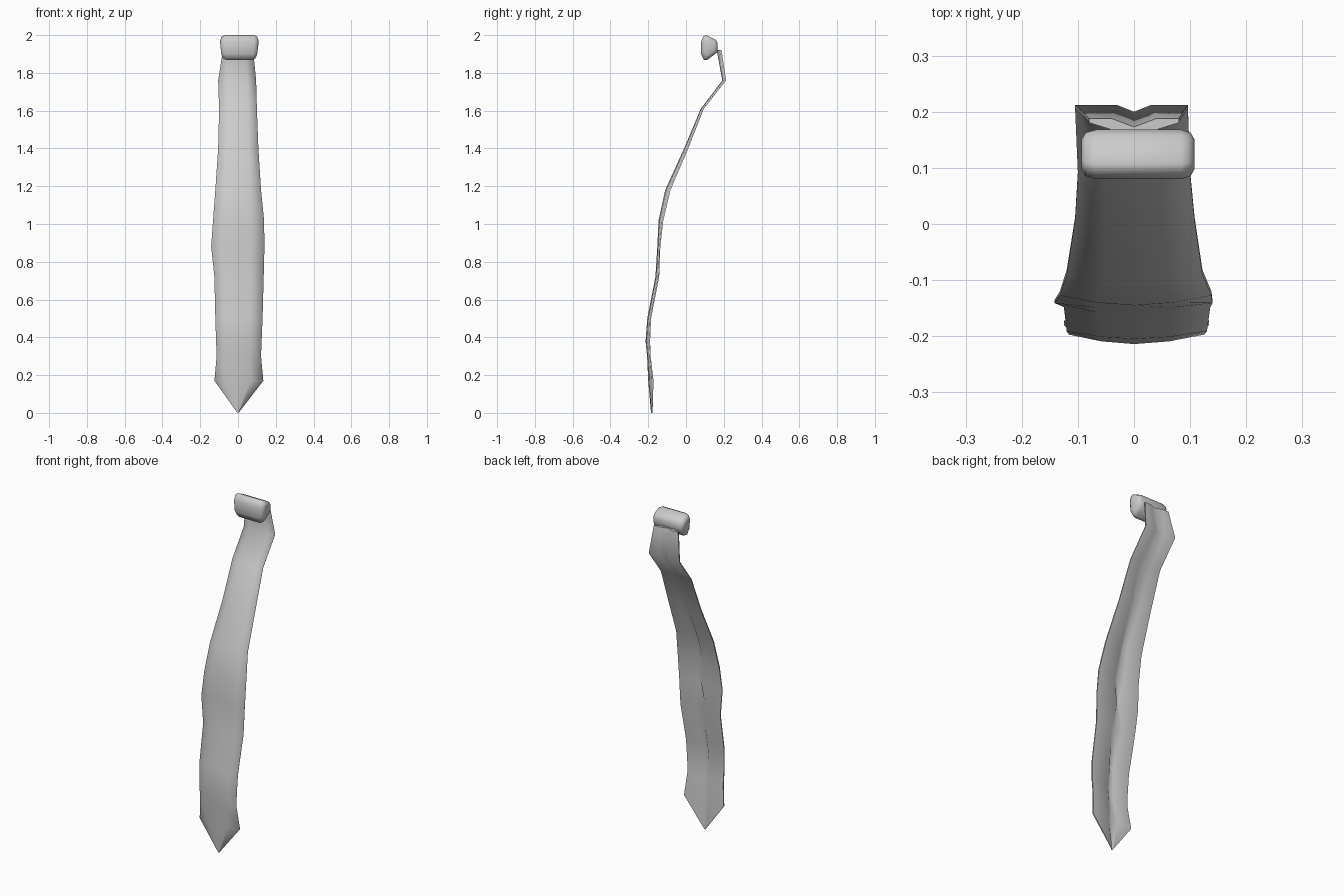
import bpy
import bmesh
from mathutils import Vector

default_cube = bpy.data.objects.get("Cube")
if default_cube:
    bpy.data.objects.remove(default_cube, do_unlink=True)

# Single cloth colour
cloth = bpy.data.materials.new("grey_cloth")
cloth.use_nodes = True
cloth.diffuse_color = (0.6, 0.6, 0.6, 1)
cloth.node_tree.nodes["Principled BSDF"].inputs["Base Color"].default_value = (0.6, 0.6, 0.6, 1)


def finish(bm, name):
    bmesh.ops.recalc_face_normals(bm, faces=bm.faces)
    mesh = bpy.data.meshes.new(name)
    bm.to_mesh(mesh)
    bm.free()
    mesh.materials.append(cloth)
    obj = bpy.data.objects.new(name, mesh)
    bpy.context.collection.objects.link(obj)
    return obj


# Blade rows: height, front ridge y, back y, right edge x, left edge x, half width of back fold gap
ROWS = [
    (1.92, .163, .188, -.08, .08, .04),
    (1.76, .192, .212, -.105, .096, .03),
    (1.61, .078, .094, -.10, .10, .04),
    (1.40, -.01, .012, -.105, .108, .03),
    (1.18, -.11, -.082, -.12, .122, .02),
    (1.02, -.145, -.12, -.132, .138, .03),
    (.88, -.152, -.136, -.142, .14, .005),
    (.72, -.162, -.142, -.125, .136, .035),
    (.50, -.205, -.185, -.12, .13, .012),
    (.38, -.214, -.19, -.116, .125, .02),
    (.30, -.206, -.187, -.113, .122, .015),
    (.17, -.20, -.172, -.125, .134, .03),
    (0, -.185, -.177, -.003, .003, .001),
]


def blade_section(z, front, back, right, left, gap):
    """Closed loop: bowed front, thin side rims, two back flaps and the gap between them."""
    depth = back - front
    shoulder = front + depth * 0.2
    rim = back - depth * 0.3
    return [
        (0, front), (left * 0.5, shoulder), (left, rim), (left, back),
        (gap, back), (0, back - depth * 0.6), (-gap, back),
        (right, back), (right, rim), (right * 0.5, shoulder),
    ]


# Tie blade
bm = bmesh.new()
loops = []
for row in ROWS:
    loops.append([bm.verts.new((x, y, row[0])) for x, y in blade_section(*row)])
count = len(loops[0])
for upper, lower in zip(loops, loops[1:]):
    for i in range(count):
        j = (i + 1) % count
        bm.faces.new((upper[i], upper[j], lower[j], lower[i]))
bm.faces.new(loops[0])
bm.faces.new(loops[-1])
for face in bm.faces:
    face.smooth = True
# Keep the back hem crisp along both sides
for upper, lower in zip(loops, loops[1:]):
    for i in (3, 7):
        bm.edges.get((upper[i], lower[i])).smooth = False
for loop in (loops[0], loops[-1]):
    for i in range(count):
        bm.edges.get((loop[i], loop[(i + 1) % count])).smooth = False
finish(bm, "tie_blade")

# Knot: side profile swept across, with narrowed rounded ends
PROFILE = [(.08, 1.965), (.092, 1.995), (.108, 2.0), (.158, 1.975),
           (.168, 1.955), (.168, 1.91), (.112, 1.868), (.095, 1.868), (.08, 1.90)]
STATIONS = [(-.094, .6), (-.086, .88), (-.068, 1), (.084, 1), (.101, .88), (.108, .6)]
centre = Vector((.125, 1.935))
bm = bmesh.new()
loops = []
for x, scale in STATIONS:
    ring = []
    for point in PROFILE:
        y, z = centre + (Vector(point) - centre) * scale
        taper = 1 - max(0, 1.95 - z) * 1.2
        ring.append(bm.verts.new((x * taper, y, z)))
    loops.append(ring)
count = len(PROFILE)
for first, second in zip(loops, loops[1:]):
    for i in range(count):
        j = (i + 1) % count
        bm.faces.new((first[i], first[j], second[j], second[i]))
bm.faces.new(loops[0])
bm.faces.new(loops[-1])
for face in bm.faces:
    face.smooth = True
finish(bm, "tie_knot")
